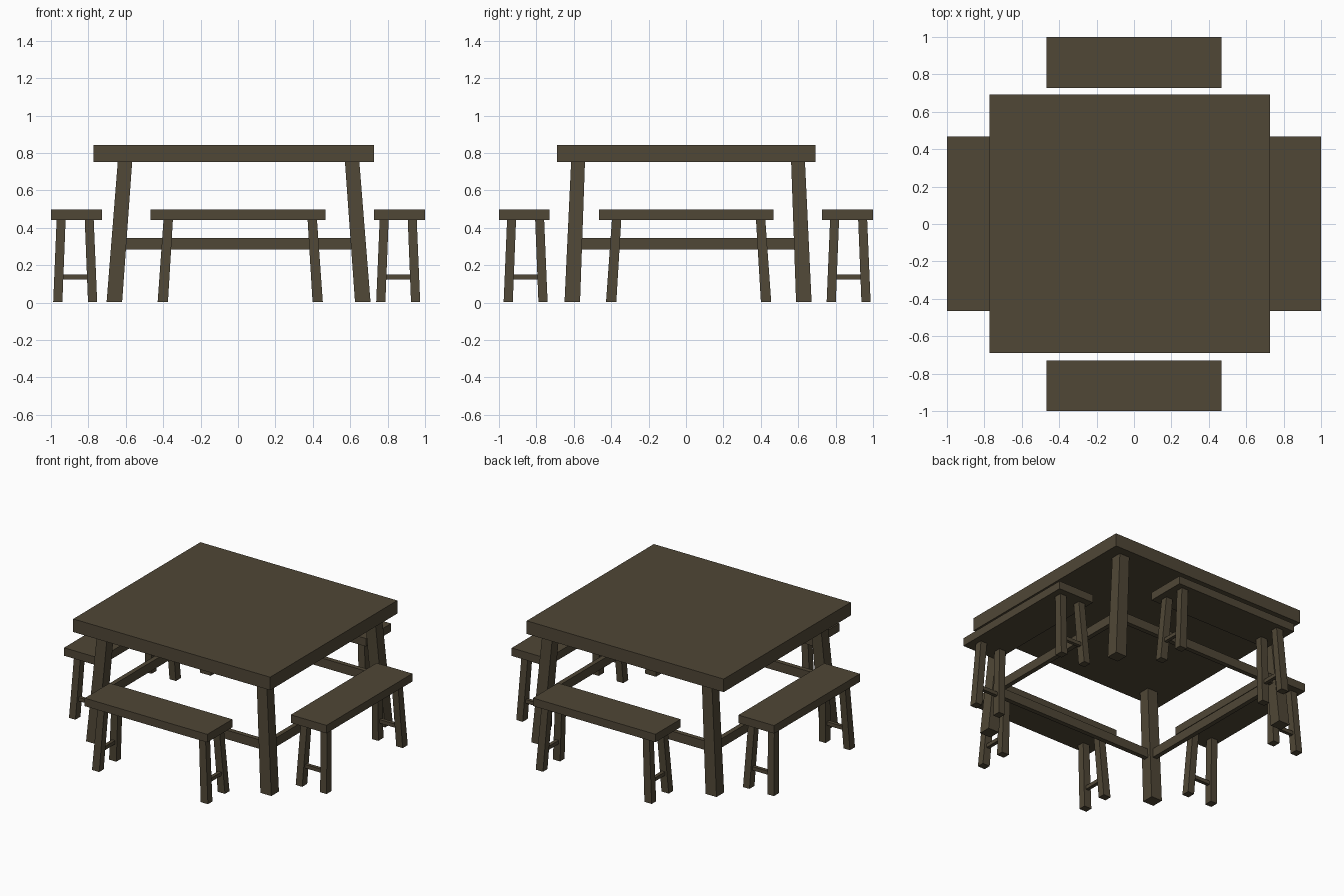
import bpy, bmesh, math
from mathutils import Matrix, Vector

if "Cube" in bpy.data.objects:
    bpy.data.objects.remove(bpy.data.objects["Cube"])

wood = bpy.data.materials.new("dark wood")
wood.diffuse_color = (0.080, 0.063, 0.037, 1)
wood.use_nodes = True
wood.node_tree.nodes["Principled BSDF"].inputs["Base Color"].default_value = wood.diffuse_color


def prism(name, bottom, top, b_size, t_size, M=Matrix()):
    """Four-sided bar from a bottom centre to a top centre, with its own size at each end."""
    bm = bmesh.new()
    bmesh.ops.create_cube(bm, size=1)
    for v in bm.verts:
        c, s = (top, t_size) if v.co.z > 0 else (bottom, b_size)
        v.co = M @ Vector((c[0] + v.co.x * s[0], c[1] + v.co.y * s[1], c[2]))
    me = bpy.data.meshes.new(name)
    bm.to_mesh(me)
    bm.free()
    me.materials.append(wood)
    ob = bpy.data.objects.new(name, me)
    bpy.context.collection.objects.link(ob)
    return ob


def box(name, lo, hi, M=Matrix()):
    cx, cy = (lo[0] + hi[0]) / 2, (lo[1] + hi[1]) / 2
    size = (hi[0] - lo[0], hi[1] - lo[1])
    return prism(name, (cx, cy, lo[2]), (cx, cy, hi[2]), size, size, M)


# Table top
box("table_top", (-0.772, -0.69, 0.753), (0.728, 0.693, 0.843))

# Splayed table legs
LX, LY = 0.003, 0.011
for sx in (-1, 1):
    for sy in (-1, 1):
        prism("table_leg",
              (LX + sx * 0.664, LY + sy * 0.619, 0.004),
              (LX + sx * 0.607, LY + sy * 0.588, 0.757),
              (0.083, 0.083), (0.077, 0.074))

# Stretchers joining the table legs
for s in (-1, 1):
    y, x = LY + s * 0.606, LX + s * 0.640
    box("long_stretcher", (LX - 0.63, y - 0.016, 0.283), (LX + 0.63, y + 0.016, 0.345))
    box("side_stretcher", (x - 0.016, LY - 0.60, 0.283), (x + 0.016, LY + 0.60, 0.345))


# Bench built along local x, then placed by a matrix
def bench(M):
    box("bench_seat", (-0.467, -0.136, 0.443), (0.467, 0.136, 0.498), M)
    ox, oy = 0.012, 0.007
    for sx in (-1, 1):
        for sy in (-1, 1):
            prism("bench_leg",
                  (ox + sx * 0.414, oy + sy * 0.093, 0.004),
                  (ox + sx * 0.385, oy + sy * 0.075, 0.446),
                  (0.055, 0.049), (0.050, 0.048), M)
        x = ox + sx * 0.405
        box("bench_crossbar", (x - 0.012, oy - 0.085, 0.125), (x + 0.012, oy + 0.085, 0.150), M)


turn = Matrix.Rotation(math.pi / 2, 4, 'Z')
for s in (-1, 1):
    bench(Matrix.Translation((0, s * 0.8635 - 0.001, 0)))
    bench(Matrix.Translation((s * 0.8635, 0.002, 0)) @ turn)
